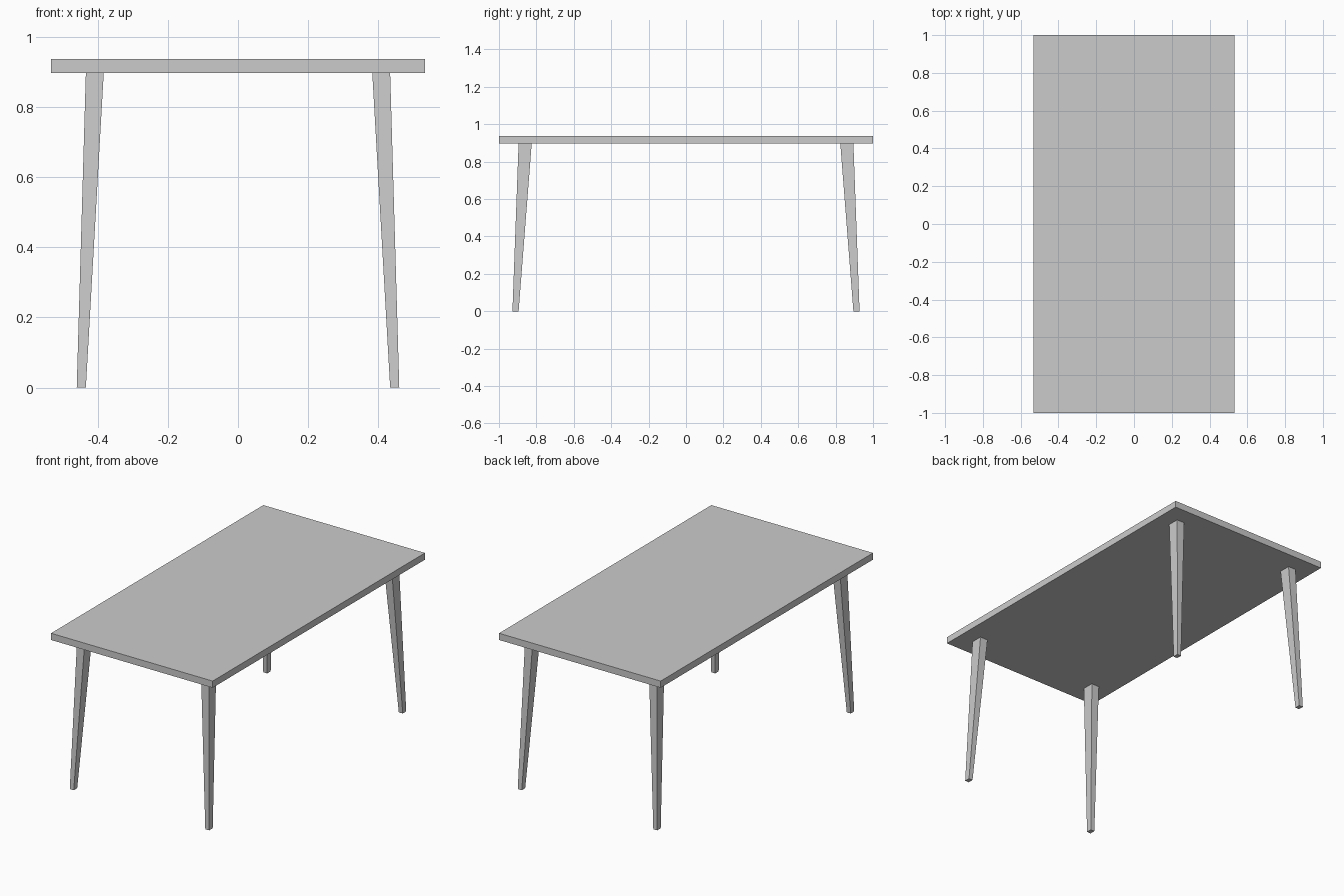
import bpy, bmesh

if "Cube" in bpy.data.objects:
    bpy.data.objects.remove(bpy.data.objects["Cube"])

TOP_Z, UNDER_Z = 0.937, 0.897


def frustum(name, low, high):
    """Box between two rectangles, each given as (x0, x1, y0, y1, z)."""
    bm = bmesh.new()
    rings = []
    for x0, x1, y0, y1, z in (low, high):
        corners = ((x0, y0), (x1, y0), (x1, y1), (x0, y1))
        rings.append([bm.verts.new((x, y, z)) for x, y in corners])
    a, b = rings
    bm.faces.new(a[::-1])
    bm.faces.new(b)
    for i in range(4):
        j = (i + 1) % 4
        bm.faces.new((a[i], a[j], b[j], b[i]))
    bmesh.ops.recalc_face_normals(bm, faces=bm.faces)
    mesh = bpy.data.meshes.new(name)
    bm.to_mesh(mesh)
    bm.free()
    obj = bpy.data.objects.new(name, mesh)
    bpy.context.collection.objects.link(obj)
    return obj


# Table top slab
slab = (-0.533, 0.533, -1.0, 1.0)
frustum("table_top", (*slab, UNDER_Z), (*slab, TOP_Z))

# Four tapered, splayed legs mirrored from one corner
for y_name, sy in (("front", -1), ("back", 1)):
    for x_name, sx in (("left", -1), ("right", 1)):
        foot = (sx * 0.434, sx * 0.46, sy * 0.895, sy * 0.928, 0)
        head = (sx * 0.383, sx * 0.434, sy * 0.825, sy * 0.895, UNDER_Z)
        frustum(f"{y_name}_{x_name}_leg", foot, head)
